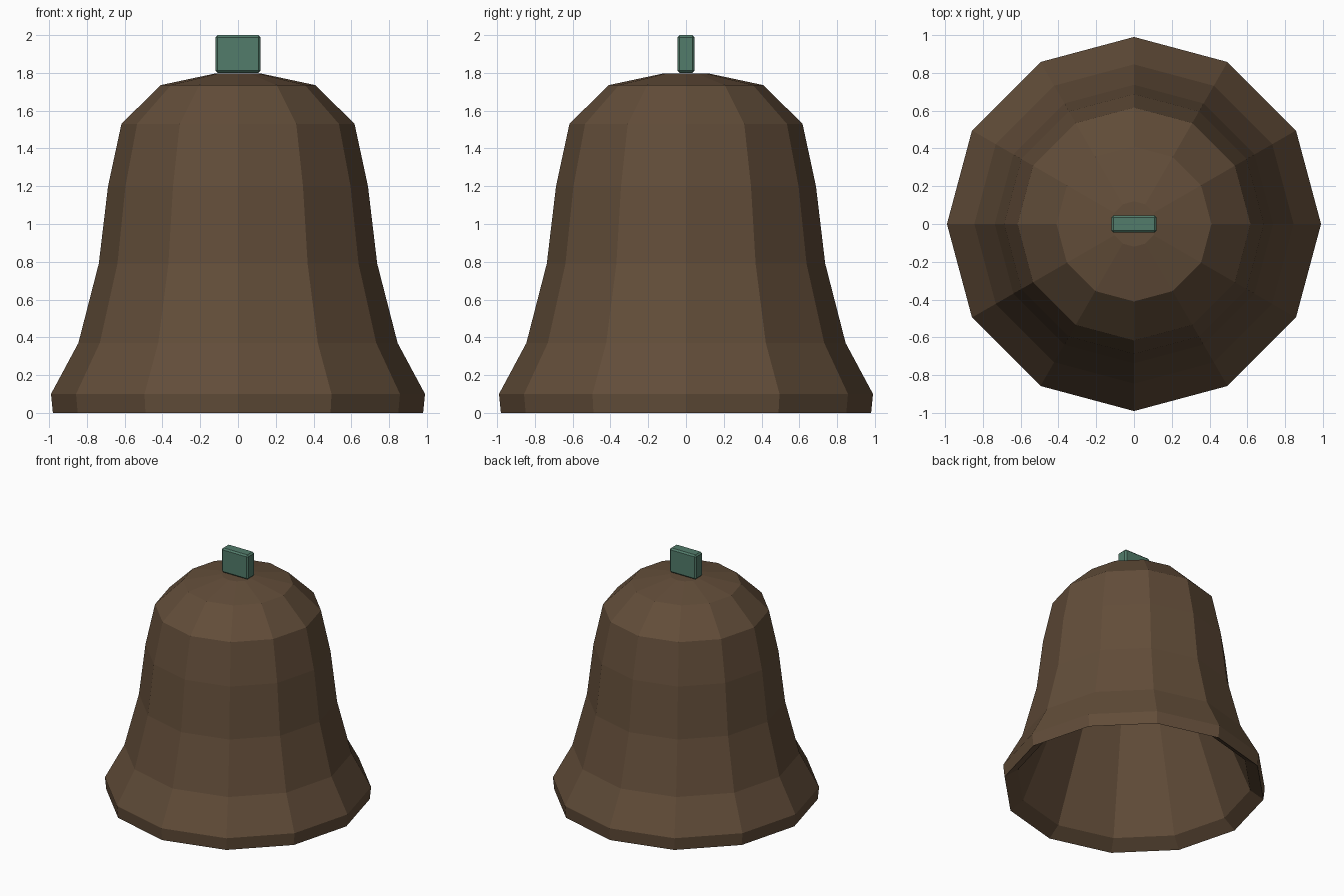
import bpy, bmesh, math

cube = bpy.data.objects.get("Cube")
if cube:
    bpy.data.objects.remove(cube, do_unlink=True)


def make_material(name, rgb):
    mat = bpy.data.materials.new(name)
    mat.use_nodes = True
    color = (*rgb, 1.0)
    mat.diffuse_color = color
    mat.node_tree.nodes["Principled BSDF"].inputs["Base Color"].default_value = color
    return mat


def add_object(name, bm, mat):
    bmesh.ops.recalc_face_normals(bm, faces=bm.faces)
    mesh = bpy.data.meshes.new(name)
    bm.to_mesh(mesh)
    bm.free()
    mesh.materials.append(mat)
    obj = bpy.data.objects.new(name, mesh)
    bpy.context.collection.objects.link(obj)
    return obj


def lathe(name, profile, sides, mat):
    """Turn a (radius, height) profile into a flat-sided shell, capped at both ends."""
    bm = bmesh.new()
    rings = []
    for r, z in profile:
        angles = [math.tau * i / sides for i in range(sides)]
        rings.append([bm.verts.new((r * math.cos(a), r * math.sin(a), z)) for a in angles])
    for low, high in zip(rings, rings[1:]):
        for i in range(sides):
            j = (i + 1) % sides
            bm.faces.new((low[i], low[j], high[j], high[i]))
    bm.faces.new(rings[0])
    bm.faces.new(rings[-1])
    return add_object(name, bm, mat)


bronze = make_material("dark bronze", (0.122, 0.074, 0.041))
verdigris = make_material("green patina", (0.085, 0.20, 0.145))

# Bell: hollow inside, chamfered lip, flared outer wall and shoulder
inner = [(0.28, 1.55), (0.88, 0.07)]
outer = [(0.98, 0), (0.99, 0.1), (0.845, 0.37), (0.737, 0.79), (0.688, 1.2),
         (0.617, 1.53), (0.41, 1.735), (0.12, 1.797)]
lathe("bell_body", inner + outer, 12, bronze)

# Hanging block with softened edges
bm = bmesh.new()
bmesh.ops.create_cube(bm, size=1)
for v in bm.verts:
    v.co.x *= 0.24
    v.co.y *= 0.092
    v.co.z = 1.9 + v.co.z * 0.2
bmesh.ops.bevel(bm, geom=bm.edges[:], offset=0.012, segments=1, affect='EDGES')
add_object("hanging_block", bm, verdigris)
